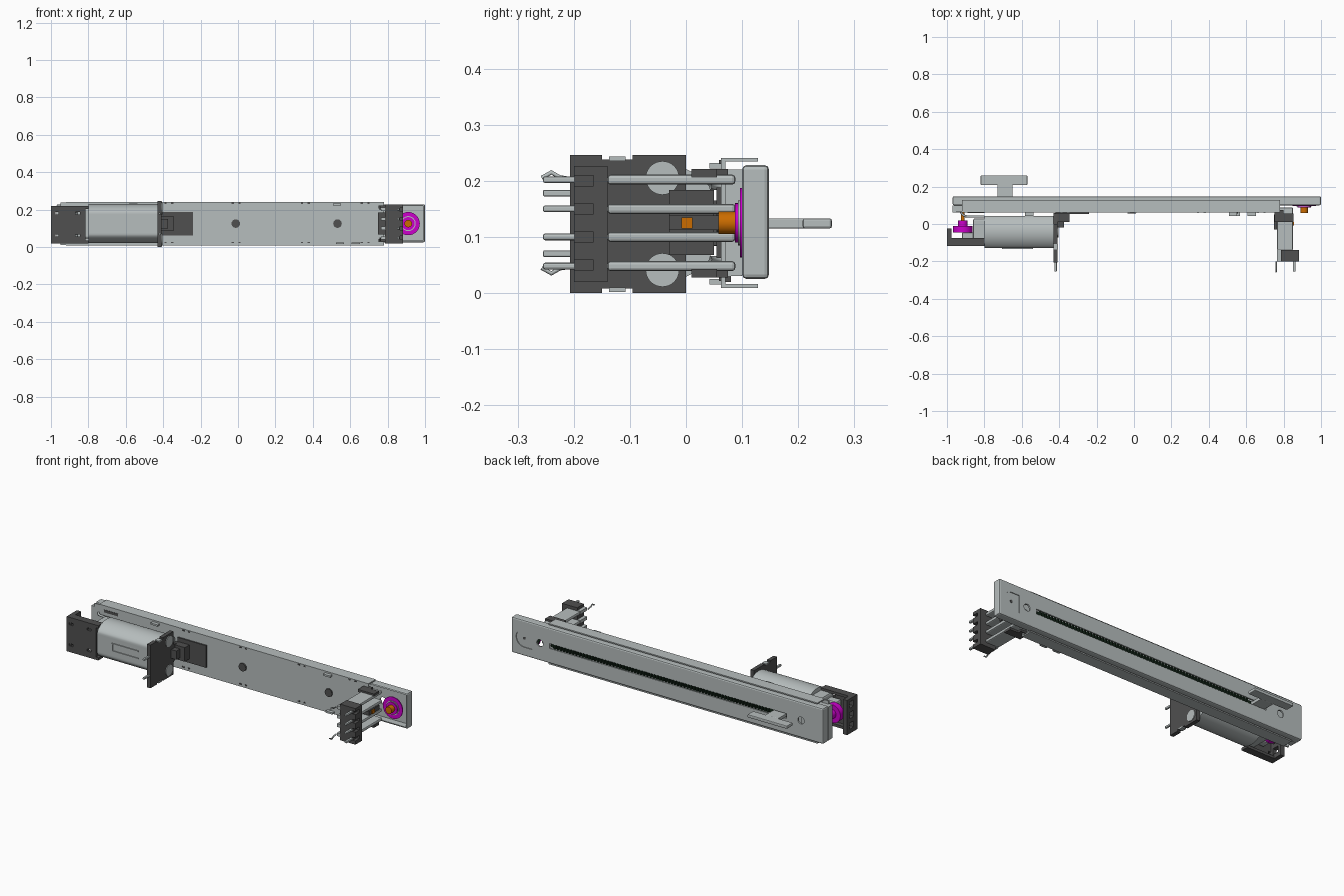
import bpy, math
from mathutils import Matrix, Vector

if "Cube" in bpy.data.objects:
    bpy.data.objects.remove(bpy.data.objects["Cube"])


def material(name, r, g, b):
    m = bpy.data.materials.new(name)
    m.use_nodes = True
    m.diffuse_color = (r, g, b, 1)
    m.node_tree.nodes["Principled BSDF"].inputs["Base Color"].default_value = (r, g, b, 1)
    return m


METAL = material("light_metal", 0.47, 0.51, 0.51)
PLASTIC = material("dark_plastic", 0.08, 0.08, 0.08)
MAGENTA = material("magenta_plastic", 0.6, 0.0, 0.6)
ORANGE = material("orange_plastic", 0.6, 0.15, 0.0)
BELT = material("green_black_rubber", 0.007, 0.02, 0.01)


def finish(ob, name, mat, bevel=0):
    ob.name = name
    ob.data.materials.clear()
    ob.data.materials.append(mat)
    if bevel:
        b = ob.modifiers.new("soft_edges", "BEVEL")
        b.width, b.segments = bevel, 2
    return ob


def box(name, mat, x, y, z, bevel=0):
    """Box from (min, max) pairs."""
    bpy.ops.mesh.primitive_cube_add(size=1)
    ob = bpy.context.object
    lo, hi = Vector((x[0], y[0], z[0])), Vector((x[1], y[1], z[1]))
    ob.data.transform(Matrix.Translation((lo + hi) / 2) @ Matrix.Diagonal((hi - lo).to_4d()))
    return finish(ob, name, mat, bevel)


def rod(name, mat, axis, span, centre, r, sides=32):
    """Cylinder along x or y; centre gives the two other coordinates."""
    bpy.ops.mesh.primitive_cylinder_add(vertices=sides, radius=r, depth=span[1] - span[0])
    ob = bpy.context.object
    mid = sum(span) / 2
    turn = Matrix.Rotation(math.pi / 2, 4, "Y" if axis == "x" else "X")
    place = (mid, *centre) if axis == "x" else (centre[0], mid, centre[1])
    ob.data.transform(Matrix.Translation(place) @ turn)
    bpy.ops.object.shade_smooth_by_angle()
    return finish(ob, name, mat)


def extrude(name, mat, axis, outline, lo, hi):
    """Prism of a 2D outline: (y, z) along x, or (x, z) along y."""
    put = (lambda p, d: (d, *p)) if axis == "x" else (lambda p, d: (p[0], d, p[1]))
    n = len(outline)
    verts = [put(p, d) for d in (lo, hi) for p in outline]
    faces = [list(range(n))[::-1], list(range(n, 2 * n))]
    faces += [[i, (i + 1) % n, n + (i + 1) % n, n + i] for i in range(n)]
    me = bpy.data.meshes.new(name)
    me.from_pydata(verts, [], faces)
    ob = bpy.data.objects.new(name, me)
    bpy.context.collection.objects.link(ob)
    bpy.context.view_layer.objects.active = ob
    ob.select_set(True)
    bpy.ops.object.mode_set(mode="EDIT")
    bpy.ops.mesh.select_all(action="SELECT")
    bpy.ops.mesh.normals_make_consistent(inside=False)
    bpy.ops.object.mode_set(mode="OBJECT")
    return finish(ob, name, mat)


def cut(ob, *cutters):
    for c in cutters:
        m = ob.modifiers.new("cut", "BOOLEAN")
        m.operation, m.object, m.solver = "DIFFERENCE", c, "EXACT"
        bpy.context.view_layer.objects.active = ob
        bpy.ops.object.modifier_apply(modifier=m.name)
        bpy.data.objects.remove(c)
    return ob


def tube(name, mat, points, r):
    cu = bpy.data.curves.new(name, "CURVE")
    cu.dimensions, cu.bevel_depth, cu.bevel_resolution = "3D", r, 2
    s = cu.splines.new("POLY")
    s.points.add(len(points) - 1)
    for p, co in zip(s.points, points):
        p.co = (*co, 1)
    ob = bpy.data.objects.new(name, cu)
    bpy.context.collection.objects.link(ob)
    cu.materials.append(mat)


MID = 0.125

# Back cover: bevelled shell with slot, mounting holes and a shallow D pocket
cover = box("back_cover", METAL, (-0.97, 1), (0.1, 0.148), (0.025, 0.228), 0.008)
bpy.context.view_layer.objects.active = cover
bpy.ops.object.modifier_apply(modifier="soft_edges")
cut(cover,
    box("hollow", METAL, (-0.96, 0.99), (0.05, 0.139), (0.034, 0.219)),
    box("slot", METAL, (-0.74, 0.76), (0.12, 0.2), (MID - 0.014, MID + 0.014)),
    rod("hole_a", METAL, "y", (0.12, 0.2), (0.82, MID), 0.02),
    rod("hole_b", METAL, "y", (0.12, 0.2), (-0.83, MID), 0.02))
arc = [(0.92 + 0.05 * math.cos(a), MID + 0.05 * math.sin(a))
       for a in [math.radians(-90 + 15 * i) for i in range(13)]]
cut(cover, extrude("pocket", METAL, "y", arc + [(0.87, 0.175), (0.87, 0.075)], 0.144, 0.2))
rod("cover_rivet", PLASTIC, "y", (0.14, 0.146), (0.92, MID), 0.008, 16)

# Front channel wrapped over the cover
box("front_web", METAL, (-0.95, 0.78), (0.062, 0.07), (0.012, 0.238))
for side, z in (("lower", 0.009), ("upper", 0.234)):
    box(side + "_wall", METAL, (-0.92, 0.78), (0.062, 0.128), (z, z + 0.007))
    for x in (-0.37, -0.01, 0.36, 0.68):
        for dx in (-0.018, 0.018):
            box(side + "_rivet_slot", PLASTIC, (x + dx - 0.006, x + dx + 0.006),
                (0.059, 0.063), (z - 0.004 if z > 0.1 else z + 0.012, z + 0.003 if z > 0.1 else z + 0.019))
for x, z in ((-0.56, 0.222), (0.53, 0.222), (0.545, 0.015), (0.63, 0.015)):
    box("bent_tab", METAL, (x - 0.022, x + 0.022), (0.042, 0.065), (z, z + 0.01))
for x in (-0.012, 0.532):
    rod("screw", PLASTIC, "y", (0.055, 0.063), (x, MID), 0.023, 16)
box("sensor_plate", PLASTIC, (-0.42, -0.24), (0.054, 0.063), (0.062, 0.188))
box("left_end_tab", METAL, (-0.97, -0.8), (0.062, 0.1), (0.03, 0.22))

# Toothed drive belt in the slot
box("belt", BELT, (-0.74, 0.76), (0.122, 0.132), (MID - 0.013, MID + 0.013))
for i in range(70):
    x = -0.62 + i * 0.0195
    box("belt_tooth", BELT, (x, x + 0.009), (0.131, 0.145), (MID - 0.013, MID + 0.013))

# Slider lever, a flat T shape
box("lever_stem", METAL, (-0.73, -0.65), (0.12, 0.212), (0.115, 0.133), 0.002)
box("lever_head", METAL, (-0.82, -0.57), (0.208, 0.26), (0.115, 0.133), 0.004)

# Idler pulley on the open end
rod("idler_rim", BELT, "y", (0.1, 0.104), (0.91, MID), 0.06)
rod("idler_disc", MAGENTA, "y", (0.096, 0.1005), (0.91, MID), 0.062)
rod("idler_ring", METAL, "y", (0.093, 0.097), (0.91, MID), 0.04)
rod("idler_hub", MAGENTA, "y", (0.087, 0.098), (0.91, MID), 0.035)
rod("idler_pin", ORANGE, "y", (0.058, 0.139), (0.91, MID), 0.02)

# Motor can with two flat sides
ring = [(-0.042 + max(-0.086, min(0.086, 0.108 * math.cos(a))), MID + 0.104 * math.sin(a))
        for a in [math.tau * i / 64 for i in range(64)]]
motor = extrude("motor_can", METAL, "x", ring, -0.8, -0.43)
bpy.ops.object.select_all(action="DESELECT")
motor.select_set(True)
bpy.context.view_layer.objects.active = motor
bpy.ops.object.shade_smooth_by_angle()
for z in (0.101, 0.143):
    box("motor_clip_rail", METAL, (-0.7, -0.54), (-0.133, -0.127), (z, z + 0.006))
box("motor_clip_end", METAL, (-0.706, -0.7), (-0.133, -0.127), (0.101, 0.149))

# Motor circuit plate with pins
outline = [(-0.207, 0), (-0.15, 0), (-0.15, 0.008), (-0.095, 0.008), (-0.095, 0), (0, 0),
           (0, 0.075), (0.06, 0.085)]
outline += [(y, 0.246 - z) for y, z in reversed(outline)]
extrude("motor_end_plate", PLASTIC, "x", outline, -0.43, -0.408)
for z in (0.205, 0.041):
    rod("plate_window", METAL, "x", (-0.41, -0.404), (-0.042, z), 0.03)
for z in (0.178, 0.07):
    rod("plate_pin", METAL, "x", (-0.426, -0.412), (-0.2, z), 0.008, 12)
    box("plate_pin_tip", METAL, (-0.425, -0.413), (-0.255, -0.2), (z - 0.006, z + 0.006), 0.003)
for z in (0.002, 0.235):
    box("plate_clip", METAL, (-0.43, -0.405), (-0.137, -0.108), (z, z + 0.008))
box("plate_foot", PLASTIC, (-0.41, -0.345), (0.012, 0.062), (0.085, 0.165))
box("plate_foot_step", PLASTIC, (-0.41, -0.375), (-0.02, 0.03), (0.1, 0.15))

# Gear housing and its dark end bracket
box("gear_housing", METAL, (-0.86, -0.79), (-0.105, 0.03), (0.045, 0.205), 0.01)
box("gear_housing_nose", METAL, (-0.92, -0.85), (-0.09, -0.045), (0.07, 0.18), 0.008)
bracket = box("bracket_face", PLASTIC, (-1, -0.815), (-0.118, -0.1), (0.02, 0.218))
cut(bracket, *[box("notch", PLASTIC, (x, x + 0.025), (-0.2, 0), (z, z + 0.013))
               for x in (-0.985, -0.87) for z in (0.055, 0.175)])
wall = box("bracket_wall", PLASTIC, (-1, -0.975), (-0.115, -0.025), (0.02, 0.218))
cut(wall, *[box("wall_gap", PLASTIC, (-1.1, -0.9), (-0.085, -0.045), (z, z + 0.035))
            for z in (0.045, 0.105, 0.165)])
for z in (0.02, 0.203):
    box("bracket_arm", PLASTIC, (-1, -0.8), (-0.118, -0.075), (z, z + 0.015))
    box("bracket_arm_tip", PLASTIC, (-0.89, -0.8), (0.06, 0.08), (z, z + 0.015))
rod("drive_pulley", MAGENTA, "y", (-0.045, -0.012), (-0.915, MID), 0.052)
rod("drive_hub", MAGENTA, "y", (-0.012, 0.02), (-0.915, MID), 0.025)
rod("drive_pin", ORANGE, "y", (0.02, 0.062), (-0.915, MID), 0.01, 16)

# Bent motor wires at the left end
for z in (0.06, 0.19):
    bend = [(-0.89 - 0.035 * math.sin(a), 0.07 + 0.03 * math.cos(a), z)
            for a in [math.pi * i / 10 for i in range(11)]]
    tube("motor_wire", METAL, [(-0.82, 0.1, z)] + bend + [(-0.8, 0.04, z)], 0.006)

# Terminal block at the right end
block = box("terminal_block", PLASTIC, (0.785, 0.882), (-0.2, -0.14), (0.02, 0.226))
cut(block, *[box("mouth", PLASTIC, (0.865, 0.9), (-0.21, -0.165), (z - 0.009, z + 0.009))
             for z in (0.05, 0.1, 0.15, 0.2)])
box("terminal_back", PLASTIC, (0.748, 0.79), (-0.03, 0.05), (0.068, 0.184))
box("terminal_spine", PLASTIC, (0.78, 0.85), (-0.03, 0.062), (0.112, 0.138))
for z in (0.028, 0.206):
    box("terminal_cap", PLASTIC, (0.75, 0.852), (0.01, 0.055), (z, z + 0.015))
    box("terminal_foot", PLASTIC, (0.75, 0.8), (0.05, 0.075), (z, z + 0.015))
box("terminal_spacer", ORANGE, (0.84, 0.856), (-0.008, 0.012), (0.115, 0.135))
for z in (0.048, 0.1, 0.15, 0.202):
    box("terminal_bar", METAL, (0.765, 0.85), (-0.14, 0.088), (z - 0.009, z + 0.009), 0.006)
    box("terminal_bar_front", METAL, (0.765, 0.786), (-0.2, -0.14), (z - 0.009, z + 0.009))
    box("terminal_pin", METAL, (0.85, 0.864), (-0.255, -0.17), (z - 0.006, z + 0.006), 0.004)
for z, s in ((0.202, 1), (0.048, -1)):
    tube("hook_pin", METAL, [(0.76, -0.2, z), (0.76, -0.225, z + 0.004 * s),
                             (0.76, -0.24, z + 0.013 * s), (0.76, -0.257, z + 0.003 * s)], 0.004)
